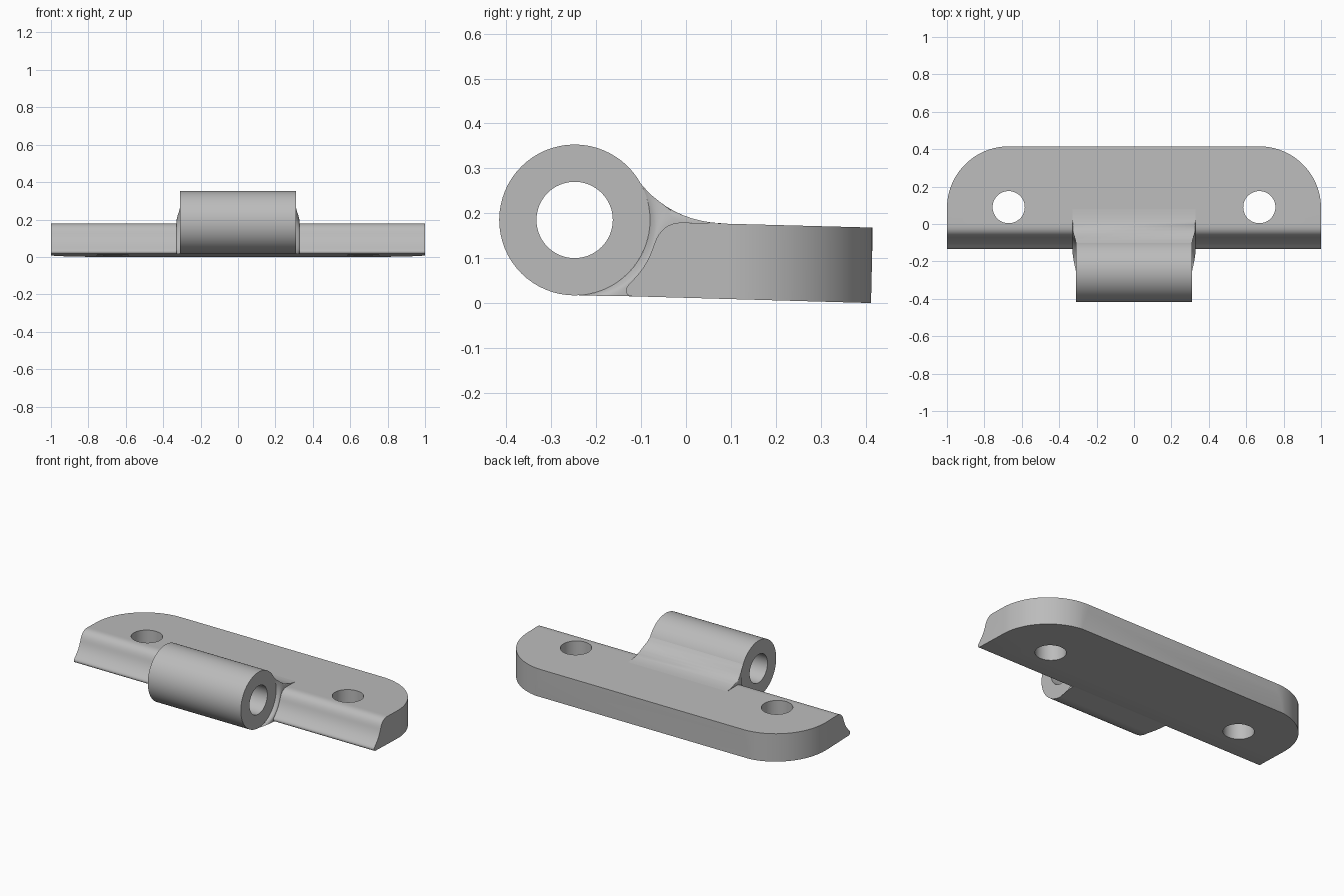
import bpy, bmesh, math

cube = bpy.data.objects.get("Cube")
if cube:
    bpy.data.objects.remove(cube, do_unlink=True)

GREY = bpy.data.materials.new("plain_grey")
GREY.use_nodes = True
GREY.diffuse_color = (0.5, 0.5, 0.5, 1)
GREY.node_tree.nodes["Principled BSDF"].inputs["Base Color"].default_value = (0.5, 0.5, 0.5, 1)


def finish(name, bm):
    bmesh.ops.remove_doubles(bm, verts=bm.verts, dist=1e-5)
    bmesh.ops.recalc_face_normals(bm, faces=bm.faces)
    mesh = bpy.data.meshes.new(name)
    bm.to_mesh(mesh)
    bm.free()
    ob = bpy.data.objects.new(name, mesh)
    bpy.context.collection.objects.link(ob)
    mesh.materials.append(GREY)
    return ob


def select(ob):
    bpy.ops.object.select_all(action='DESELECT')
    ob.select_set(True)
    bpy.context.view_layer.objects.active = ob


def smooth(ob):
    select(ob)
    bpy.ops.object.shade_smooth_by_angle(angle=math.radians(35))


def prism(name, points, offset):
    bm = bmesh.new()
    face = bm.faces.new([bm.verts.new(p) for p in points])
    new = bmesh.ops.extrude_face_region(bm, geom=[face])["geom"]
    bmesh.ops.translate(bm, vec=offset, verts=[v for v in new if isinstance(v, bmesh.types.BMVert)])
    return finish(name, bm)


def boolean(ob, cutter, operation):
    cutter.hide_render = True
    select(ob)
    mod = ob.modifiers.new(operation, 'BOOLEAN')
    mod.operation, mod.object, mod.solver = operation, cutter, 'EXACT'
    bpy.ops.object.modifier_apply(modifier=mod.name)
    bpy.data.objects.remove(cutter, do_unlink=True)


def arc(cx, cy, r, start, end, n):
    angles = [math.radians(start + (end - start) * i / n) for i in range(n + 1)]
    return [(cx + r * math.cos(a), cy + r * math.sin(a)) for a in angles]


def bezier(a, b, c, d, n=10):
    out = []
    for i in range(n + 1):
        t = i / n
        w = ((1 - t) ** 3, 3 * t * (1 - t) ** 2, 3 * t * t * (1 - t), t ** 3)
        out.append(tuple(sum(k * p[j] for k, p in zip(w, (a, b, c, d))) for j in (0, 1)))
    return out


# Mounting plate: side profile, with an S-shaped front edge
front = bezier((0.0, 0.179), (-0.055, 0.183), (-0.066, 0.145), (-0.075, 0.119))
front += bezier((-0.075, 0.119), (-0.09, 0.078), (-0.11, 0.06), (-0.13, 0.038))[1:]
front += bezier((-0.13, 0.038), (-0.138, 0.028), (-0.134, 0.016), (-0.12, 0.015), 6)[1:]
profile = [(0.416, 0.168)] + front + [(0.412, 0.0)]
plate = prism("mounting_plate", [(-1, y, z) for y, z in profile], (2, 0, 0))

# Rounded rear corners
outline = [(1.0, -0.3)] + arc(0.67, 0.085, 0.33, 0, 90, 24)
outline += [(-x, y) for x, y in reversed(outline)]
boolean(plate, prism("outline", [(x, y, -0.1) for x, y in outline], (0, 0, 0.5)), 'INTERSECT')

# Screw holes
for side in (-1, 1):
    ring = arc(side * 0.67, 0.09, 0.086, 0, 360, 48)[:-1]
    boolean(plate, prism("drill", [(x, y, -0.1) for x, y in ring], (0, 0, 0.5)), 'DIFFERENCE')
smooth(plate)

# Barrel with a through bore
CY, CZ, R, BORE, HALF = -0.248, 0.185, 0.168, 0.085, 0.31
bm = bmesh.new()
N = 64
section = [(R, -HALF), (R, HALF), (BORE, HALF), (BORE, -HALF)]
rings = [[bm.verts.new((x, y, z)) for y, z in arc(CY, CZ, r, 0, 360, N)[:-1]] for r, x in section]
for k in range(4):
    a, b = rings[k], rings[(k + 1) % 4]
    for i in range(N):
        j = (i + 1) % N
        bm.faces.new((a[i], a[j], b[j], b[i]))
smooth(finish("hinge_barrel", bm))

# Web blending the barrel into the plate, flared slightly at both ends
path = [(0.08, 0.1775)] + front
rows = len(path)
hub = arc(CY, CZ, R, 29, -92, rows - 1)
COLS = 10
top = bezier(hub[0], (-0.06, 0.215), (0.0, 0.181), path[0], COLS)
bm = bmesh.new()
sides = []
for side in (-1, 1):
    grid = []
    for i in range(rows):
        row = []
        for j in range(COLS + 1):
            t = j / COLS
            y, z = (h + (p - h) * t for h, p in zip(hub[i], path[i]))
            if i == 0:
                y, z = top[j]
            row.append(bm.verts.new((side * (HALF + 0.02 * math.sin(t * math.pi / 2)), y, z)))
        grid.append(row)
    for a, b in zip(grid, grid[1:]):
        for j in range(COLS):
            bm.faces.new((a[j], a[j + 1], b[j + 1], b[j]))
    sides.append(grid)
for i in (0, -1):
    a, b = sides[0][i], sides[1][i]
    for j in range(COLS):
        bm.faces.new((a[j], a[j + 1], b[j + 1], b[j]))
smooth(finish("barrel_web", bm))
